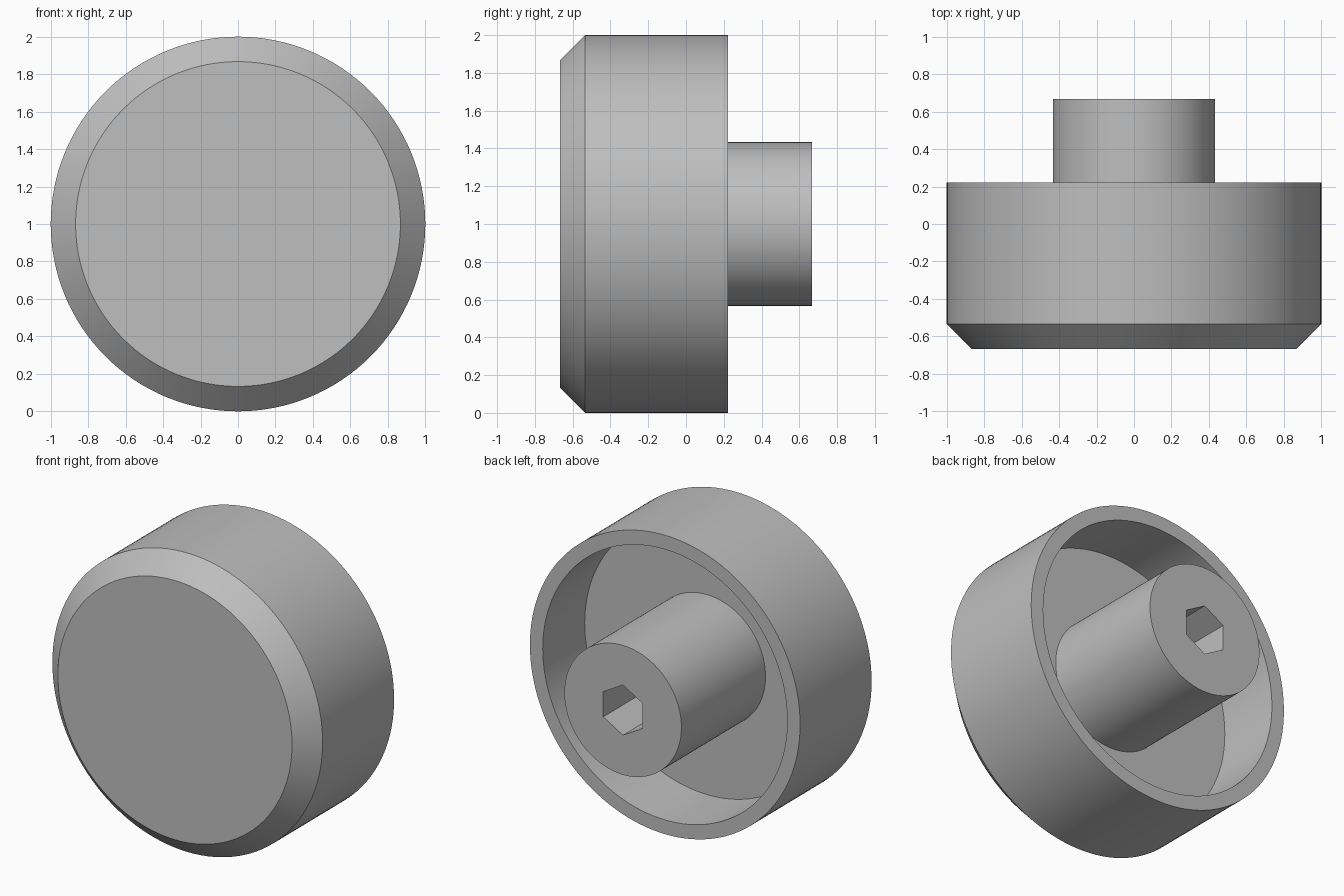
import bpy
import bmesh
from math import cos, sin, pi, radians

default = bpy.data.objects.get("Cube")
if default:
    bpy.data.objects.remove(default, do_unlink=True)

grey = bpy.data.materials.new("plain grey")
grey.use_nodes = True
colour = (0.52, 0.52, 0.52, 1)
grey.diffuse_color = colour
grey.node_tree.nodes["Principled BSDF"].inputs["Base Color"].default_value = colour

FRONT, FLOOR, RIM, BACK = -0.667, -0.222, 0.222, 0.667


def lathe(name, profile, sides):
    """Turn (radius, y) points about the y axis; both ends are closed flat."""
    bm = bmesh.new()
    rings = []
    for radius, y in profile:
        ring = []
        for i in range(sides):
            a = 2 * pi * i / sides
            ring.append(bm.verts.new((radius * sin(a), y, radius * cos(a))))
        rings.append(ring)
    for lower, upper in zip(rings, rings[1:]):
        for i in range(sides):
            j = (i + 1) % sides
            bm.faces.new((lower[i], lower[j], upper[j], upper[i]))
    bm.faces.new(rings[0])
    bm.faces.new(rings[-1])
    bmesh.ops.recalc_face_normals(bm, faces=bm.faces[:])
    mesh = bpy.data.meshes.new(name)
    bm.to_mesh(mesh)
    bm.free()
    mesh.materials.append(grey)
    obj = bpy.data.objects.new(name, mesh)
    obj.location.z = 1
    bpy.context.collection.objects.link(obj)
    return obj


# Hollow cup with a chamfered front and an open back
cup = lathe("cup", [(0.867, FRONT), (1, FRONT + 0.133), (1, RIM),
                    (0.905, RIM), (0.905, FLOOR)], 128)

# Central boss, set slightly into the cup floor
boss = lathe("boss", [(0.433, FLOOR - 0.04), (0.433, BACK)], 128)

# Hexagonal socket cut into the boss end
cutter = lathe("socket_cutter", [(0.168, BACK - 0.67), (0.168, BACK + 0.1)], 6)
cutter.hide_render = True
cut = boss.modifiers.new("socket", "BOOLEAN")
cut.operation = "DIFFERENCE"
cut.solver = "EXACT"
cut.object = cutter
bpy.context.view_layer.objects.active = boss
bpy.ops.object.modifier_apply(modifier=cut.name)
bpy.data.objects.remove(cutter, do_unlink=True)

# Smooth round walls, sharp rims
for obj in (cup, boss):
    bpy.ops.object.select_all(action="DESELECT")
    obj.select_set(True)
    bpy.context.view_layer.objects.active = obj
    bpy.ops.object.shade_smooth_by_angle(angle=radians(30))
